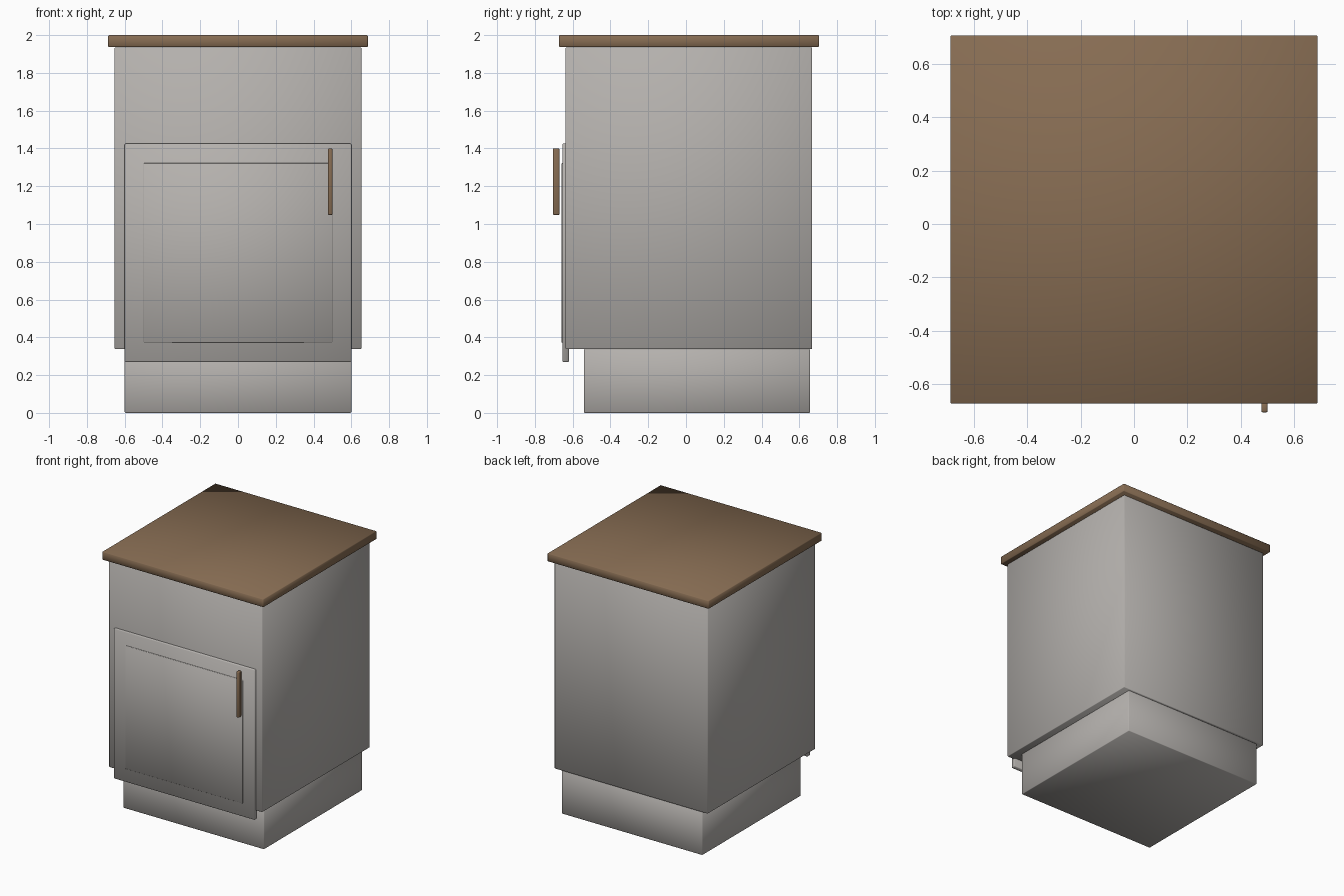
import bpy

old = bpy.data.objects.get("Cube")
if old:
    bpy.data.objects.remove(old, do_unlink=True)


def material(name, rgb):
    mat = bpy.data.materials.new(name)
    mat.use_nodes = True
    color = (*rgb, 1)
    mat.diffuse_color = color
    mat.node_tree.nodes["Principled BSDF"].inputs["Base Color"].default_value = color
    return mat


grey = material("warm grey paint", (0.46, 0.44, 0.42))
wood = material("brown wood", (0.24, 0.15, 0.085))


def box(name, low, high, mat, bevel=0.004, segments=1):
    """Softly bevelled box between two opposite corners."""
    centre = [(a + b) / 2 for a, b in zip(low, high)]
    bpy.ops.mesh.primitive_cube_add(size=1, location=centre)
    obj = bpy.context.object
    obj.name = name
    obj.scale = [b - a for a, b in zip(low, high)]
    bpy.ops.object.transform_apply(location=False, rotation=False, scale=True)
    obj.data.materials.append(mat)
    mod = obj.modifiers.new("soft edges", "BEVEL")
    mod.width = bevel
    mod.segments = segments
    bpy.ops.object.shade_smooth()
    return obj


# Plinth, cabinet body and worktop
box("plinth", (-0.6, -0.54, 0), (0.6, 0.657, 0.337), grey)
box("cabinet_body", (-0.653, -0.638, 0.337), (0.653, 0.668, 1.935), grey)
box("worktop", (-0.687, -0.672, 1.937), (0.687, 0.705, 2.0), wood)

# Door with a faintly raised centre panel
box("door", (-0.6, -0.655, 0.27), (0.6, -0.62, 1.425), grey)
box("door_panel", (-0.5, -0.66, 0.373), (0.5, -0.65, 1.322), grey, 0.003)

# Upright pull
box("door_handle", (0.476, -0.705, 1.048), (0.5, -0.67, 1.4), wood, 0.006, 2)
